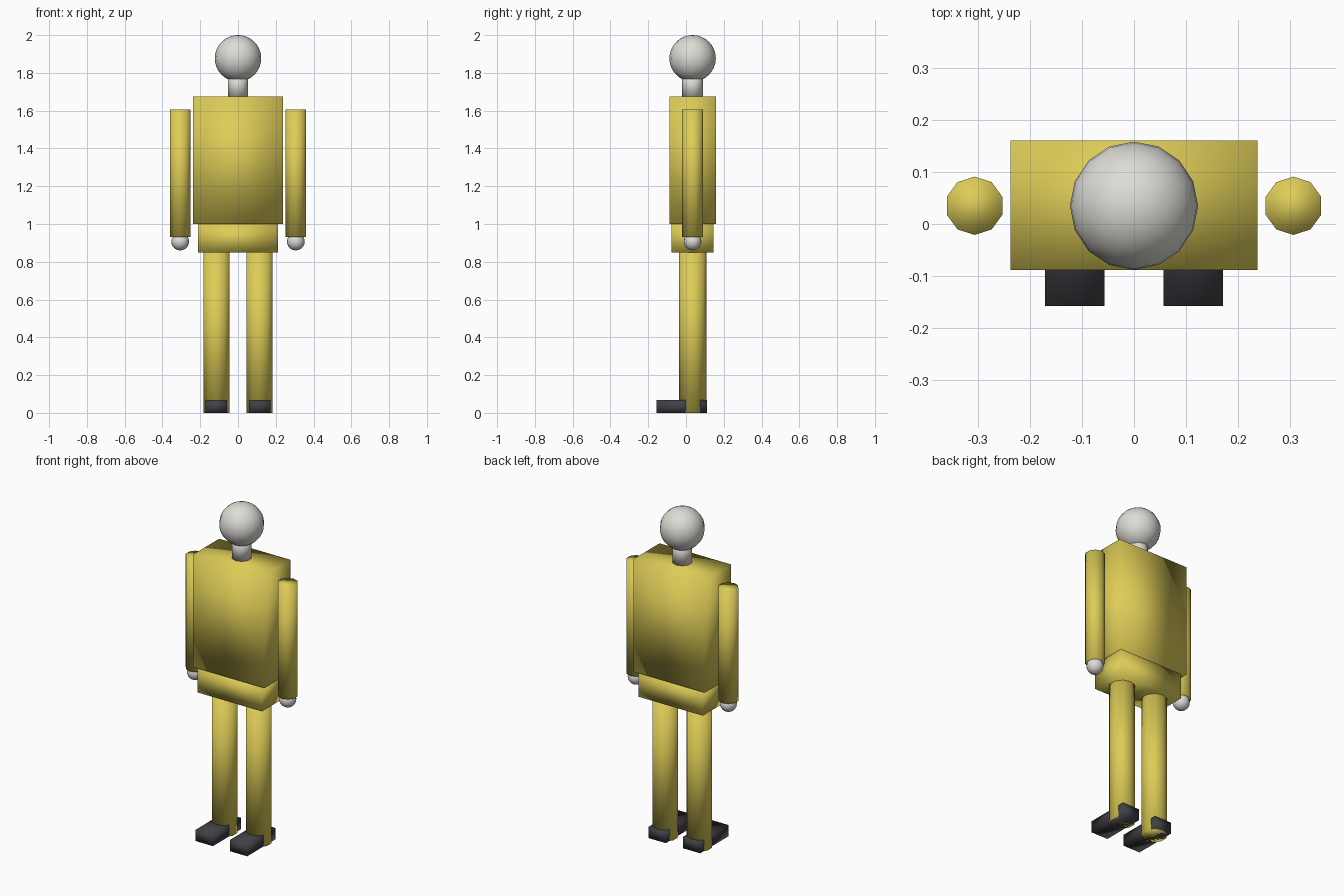
import bpy
import math

cube = bpy.data.objects.get("Cube")
if cube:
    bpy.data.objects.remove(cube, do_unlink=True)


def make_material(name, rgb):
    mat = bpy.data.materials.new(name)
    mat.use_nodes = True
    color = (*rgb, 1.0)
    mat.diffuse_color = color
    mat.node_tree.nodes["Principled BSDF"].inputs["Base Color"].default_value = color
    return mat


yellow = make_material("mustard yellow", (0.723, 0.604, 0.095))
white = make_material("off white", (0.723, 0.716, 0.672))
black = make_material("charcoal", (0.051, 0.051, 0.06))

BODY_Y = 0.035  # depth of the body's centre line
SIDES = 10


def finish(name, mat):
    obj = bpy.context.object
    obj.name = name
    obj.data.materials.append(mat)
    bpy.ops.object.transform_apply(location=False, rotation=True, scale=True)
    bpy.ops.object.shade_smooth()
    return obj


def box(name, mat, low, high):
    center = [(a + b) / 2 for a, b in zip(low, high)]
    bpy.ops.mesh.primitive_cube_add(size=1, location=center)
    bpy.context.object.scale = [b - a for a, b in zip(low, high)]
    return finish(name, mat)


def column(name, mat, x, radius, bottom, top):
    bpy.ops.mesh.primitive_cylinder_add(
        vertices=SIDES, radius=radius, depth=top - bottom,
        location=(x, BODY_Y, (bottom + top) / 2))
    return finish(name, mat)


def ball(name, mat, x, z, radius, segments, rings):
    bpy.ops.mesh.primitive_uv_sphere_add(
        segments=segments, ring_count=rings, radius=radius,
        location=(x, BODY_Y, z))
    return finish(name, mat)


# Trunk and head
box("torso", yellow, (-0.237, -0.088, 1.0), (0.237, 0.16, 1.675))
box("pelvis", yellow, (-0.213, -0.078, 0.85), (0.213, 0.145, 1.0))
column("neck", white, 0, 0.055, 1.67, 1.80)
ball("head", white, 0, 1.877, 0.123, 16, 16)

# Limbs, mirrored left and right
for side, s in (("left", 1), ("right", -1)):
    column(side + "_arm", yellow, s * 0.306, 0.056, 0.93, 1.607)
    ball(side + "_hand", white, s * 0.306, 0.907, 0.047, 16, 10)
    column(side + "_leg", yellow, s * 0.114, 0.0725, 0, 0.852)
    x = s * 0.114
    box(side + "_shoe", black, (x - 0.057, -0.157, 0), (x + 0.057, 0.11, 0.068))
